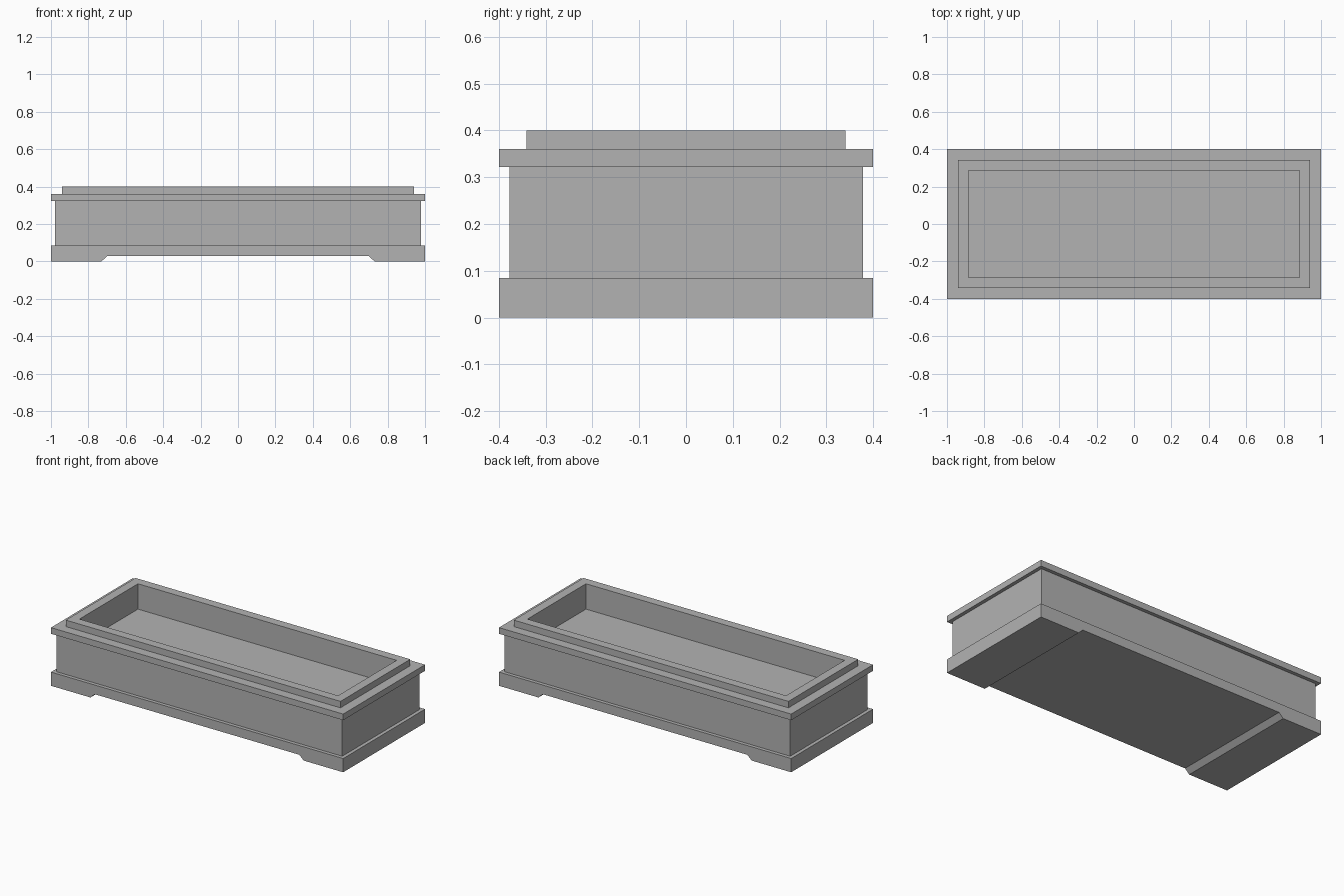
import bpy, bmesh

cube = bpy.data.objects.get("Cube")
if cube:
    bpy.data.objects.remove(cube, do_unlink=True)

stone = bpy.data.materials.new("grey_stone")
stone.use_nodes = True
colour = (0.45, 0.45, 0.45, 1)
stone.diffuse_color = colour
stone.node_tree.nodes["Principled BSDF"].inputs["Base Color"].default_value = colour


def finish(bm, name):
    bmesh.ops.recalc_face_normals(bm, faces=bm.faces)
    mesh = bpy.data.meshes.new(name)
    bm.to_mesh(mesh)
    bm.free()
    mesh.materials.append(stone)
    obj = bpy.data.objects.new(name, mesh)
    bpy.context.collection.objects.link(obj)


def stepped_box(name, rings):
    """Skin rectangular rings (half width, half depth, z) and close both ends."""
    bm = bmesh.new()
    loops = [[bm.verts.new((sx * x, sy * y, z))
              for sx, sy in ((-1, -1), (1, -1), (1, 1), (-1, 1))]
             for x, y, z in rings]
    for low, high in zip(loops, loops[1:]):
        for i in range(4):
            j = (i + 1) % 4
            bm.faces.new((low[i], low[j], high[j], high[i]))
    bm.faces.new(loops[0])
    bm.faces.new(loops[-1])
    finish(bm, name)


def extruded_profile(name, half, depth):
    """Mirror half an x-z outline and extrude it along y."""
    outline = half + [(-x, z) for x, z in reversed(half)]
    bm = bmesh.new()
    face = bm.faces.new([bm.verts.new((x, -depth, z)) for x, z in outline])
    result = bmesh.ops.extrude_face_region(bm, geom=[face])
    verts = [v for v in result["geom"] if isinstance(v, bmesh.types.BMVert)]
    bmesh.ops.translate(bm, verts=verts, vec=(0, 2 * depth, 0))
    finish(bm, name)


# Plinth with a chamfered recess between its two feet
extruded_profile("plinth", [(0.70, 0.028), (0.73, 0), (1, 0), (1, 0.085)], 0.4)

# Trough walls, overhanging lip, raised rim and sunken basin
stepped_box("trough", [
    (0.978, 0.378, 0.085), (0.978, 0.378, 0.322),
    (1, 0.4, 0.322), (1, 0.4, 0.36),
    (0.94, 0.341, 0.36), (0.94, 0.341, 0.4),
    (0.885, 0.286, 0.4), (0.885, 0.286, 0.243),
])
